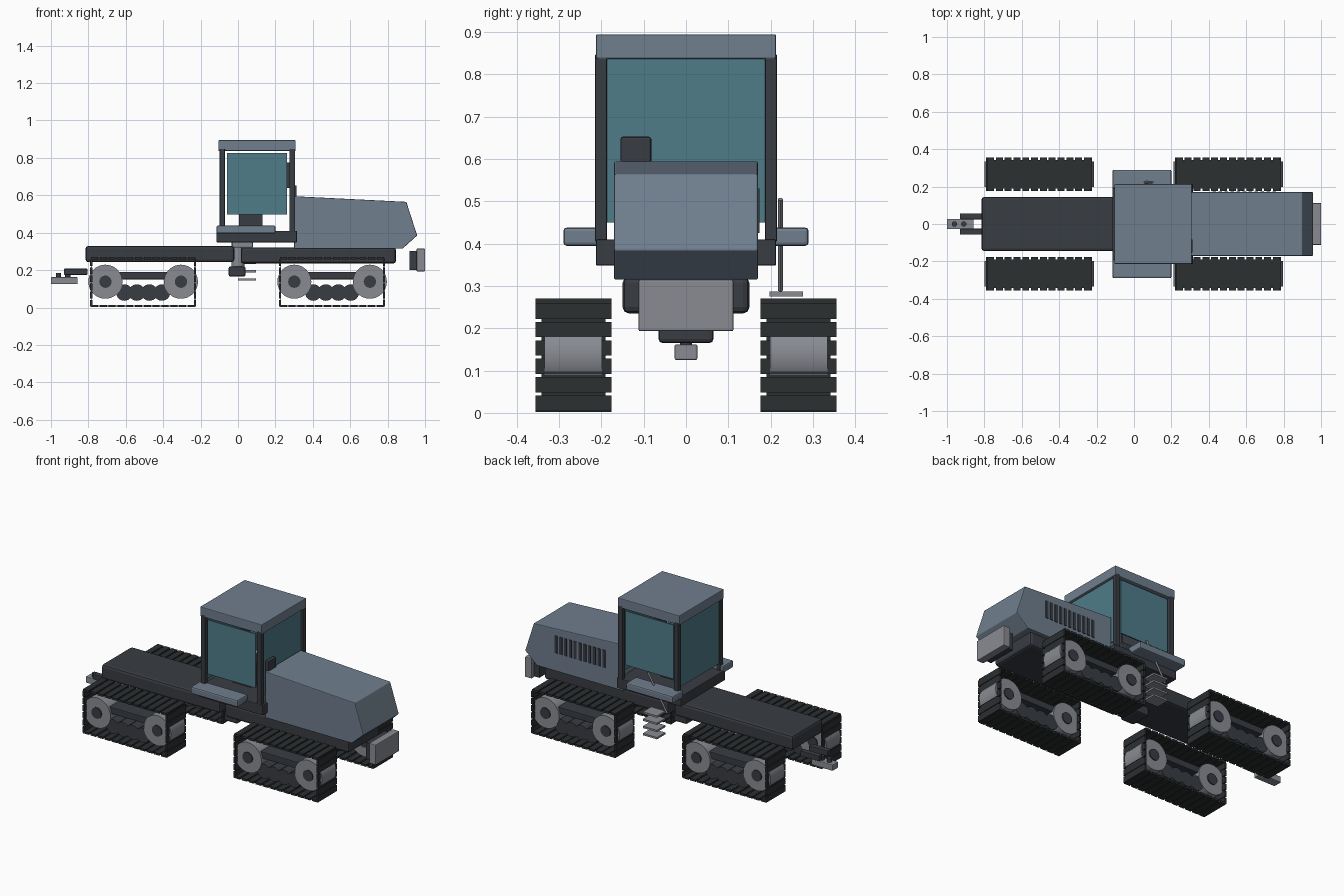
import bpy, bmesh, math
from mathutils import Vector

if "Cube" in bpy.data.objects:
    bpy.data.objects.remove(bpy.data.objects["Cube"])


def material(name, r, g, b):
    m = bpy.data.materials.new(name)
    m.diffuse_color = (r, g, b, 1)
    m.use_nodes = True
    m.node_tree.nodes["Principled BSDF"].inputs["Base Color"].default_value = m.diffuse_color
    return m


BLUE = material("blue_paint", 0.16, 0.21, 0.27)
DARK = material("dark_frame", 0.04, 0.045, 0.055)
TREAD = material("tread", 0.025, 0.029, 0.031)
GREY = material("grey_metal", 0.25, 0.26, 0.29)
GLASS = material("glass", 0.08, 0.2, 0.25)


def finish(name, bm, mat, bevel=0, smooth=False):
    bmesh.ops.recalc_face_normals(bm, faces=bm.faces)
    me = bpy.data.meshes.new(name)
    bm.to_mesh(me)
    bm.free()
    me.materials.append(mat)
    ob = bpy.data.objects.new(name, me)
    bpy.context.collection.objects.link(ob)
    if bevel:
        mod = ob.modifiers.new("bevel", "BEVEL")
        mod.width, mod.segments = bevel, 2
    if smooth:
        bpy.ops.object.select_all(action="DESELECT")
        ob.select_set(True)
        bpy.context.view_layer.objects.active = ob
        bpy.ops.object.shade_smooth_by_angle()
    return ob


def add_box(bm, x, y, z):
    """Add a box given as (min, max) on each axis."""
    vs = bmesh.ops.create_cube(bm, size=1)["verts"]
    for v in vs:
        v.co = Vector([(a + b) / 2 + c * (b - a) for (a, b), c in zip((x, y, z), v.co)])


def box(name, x, y, z, mat, bevel=0):
    bm = bmesh.new()
    add_box(bm, x, y, z)
    return finish(name, bm, mat, bevel)


def rod(name, a, b, r, mat, sides=24):
    a, b = Vector(a), Vector(b)
    bm = bmesh.new()
    bmesh.ops.create_cone(bm, cap_ends=True, segments=sides, radius1=r, radius2=r, depth=(b - a).length)
    ob = finish(name, bm, mat, smooth=True)
    ob.location = (a + b) / 2
    ob.rotation_euler = (b - a).to_track_quat("Z", "Y").to_euler()
    return ob


def span(side, a, b):
    """Mirror a y range to the chosen side."""
    return (a, b) if side > 0 else (-b, -a)


# Chassis halves
box("front_chassis", (0.015, 0.845), (-0.15, 0.15), (0.235, 0.322), DARK, 0.015)
box("rear_chassis", (-0.815, -0.02), (-0.145, 0.145), (0.242, 0.33), DARK, 0.015)

# Articulation joint
box("joint_block", (-0.05, 0.04), (-0.065, 0.065), (0.165, 0.22), DARK, 0.01)
rod("joint_pin", (0, 0, 0.2), (0, 0, 0.35), 0.035, GREY)
box("joint_plate", (-0.03, 0.08), (-0.06, 0.06), (0.32, 0.35), GREY, 0.005)

# Engine hood extruded from its side profile
bm = bmesh.new()
profile = [(0.30, 0.315), (0.30, 0.595), (0.90, 0.565), (0.958, 0.385), (0.88, 0.315)]
face = bm.faces.new([bm.verts.new((x, -0.17, z)) for x, z in profile])
ext = bmesh.ops.extrude_face_region(bm, geom=[face])
bmesh.ops.translate(bm, vec=(0, 0.34, 0), verts=[g for g in ext["geom"] if isinstance(g, bmesh.types.BMVert)])
finish("hood", bm, BLUE, 0.004)

# Hood louvres on one side
bm = bmesh.new()
for i in range(11):
    x = 0.42 + i * 0.032
    add_box(bm, (x, x + 0.018), (0.165, 0.174), (0.425, 0.53))
finish("hood_louvres", bm, DARK)

# Front weight and bracket
box("front_weight_bracket", (0.918, 0.957), (-0.09, 0.09), (0.2, 0.302), DARK)
box("front_weight", (0.955, 1.0), (-0.112, 0.112), (0.193, 0.315), GREY, 0.004)

# Cab
box("cab_floor", (-0.115, 0.315), (-0.213, 0.213), (0.348, 0.41), DARK, 0.004)
box("cab_roof", (-0.105, 0.308), (-0.213, 0.213), (0.837, 0.895), BLUE, 0.004)
for side in (-1, 1):
    for label, x in (("rear", (-0.098, -0.07)), ("front", (0.275, 0.305))):
        box(label + "_cab_pillar", x, span(side, 0.187, 0.215), (0.405, 0.848), DARK, 0.003)
    box("side_window", (-0.06, 0.262), span(side, 0.198, 0.206), (0.498, 0.825), GLASS)
    box("fender_deck", (-0.115, 0.2), span(side, 0.19, 0.29), (0.395, 0.438), BLUE, 0.008)
box("windscreen", (0.284, 0.292), (-0.187, 0.187), (0.45, 0.838), GLASS)
box("rear_window", (-0.09, -0.082), (-0.187, 0.187), (0.45, 0.838), GLASS)
box("air_intake", (0.29, 0.314), (-0.155, -0.082), (0.57, 0.653), DARK, 0.006)

# Seat and console inside the cab
box("seat_pedestal", (0.005, 0.13), (-0.06, 0.06), (0.405, 0.51), DARK)
box("seat_cushion", (0.0, 0.14), (-0.075, 0.075), (0.51, 0.55), DARK, 0.01)
box("seat_back", (-0.01, 0.025), (-0.075, 0.075), (0.55, 0.72), DARK, 0.01)
box("control_screen", (0.255, 0.275), (-0.17, -0.09), (0.64, 0.775), DARK)

# Access steps and handrail
for i in range(4):
    z = 0.145 + i * 0.0435
    box("access_step", (0.0, 0.095), (0.197, 0.277), (z, z + 0.011), GREY)
rod("handrail", (-0.03, 0.223, 0.29), (0.1, 0.223, 0.505), 0.006, GREY, 12)

# Rear hitch
for side in (-1, 1):
    box("hitch_arm", (-0.93, -0.805), span(side, 0.025, 0.057), (0.175, 0.208), DARK, 0.003)
box("drawbar", (-1.0, -0.858), (-0.027, 0.027), (0.125, 0.162), GREY, 0.004)
for x in (-0.96, -0.91):
    rod("hitch_pin", (x, 0, 0.16), (x, 0, 0.185), 0.014, DARK)


def track(label, cx, side):
    """One squared track unit with shoes on all four faces."""
    x0, x1, top = cx - 0.283, cx + 0.283, 0.27
    wide, narrow = span(side, 0.176, 0.356), span(side, 0.19, 0.342)
    bm = bmesh.new()
    n = 12
    pitch = (x1 - x0) / n
    for i in range(n):
        xs = (x0 + i * pitch + 0.004, x0 + (i + 1) * pitch - 0.006)
        for z in ((0.002, 0.014), (top - 0.013, top)):
            add_box(bm, xs, wide, z)
    for i in range(6):
        zs = (0.005 + i * 0.0435, 0.005 + i * 0.0435 + 0.036)
        for xs in ((x0, x0 + 0.011), (x1 - 0.011, x1)):
            add_box(bm, xs, wide, zs)
    finish(label + "_track_shoes", bm, TREAD)
    # Thin belt joining the shoes
    bm = bmesh.new()
    for z in ((0.006, 0.010), (top - 0.009, top - 0.005)):
        add_box(bm, (x0 + 0.004, x1 - 0.004), narrow, z)
    for x in (x0 + 0.004, x1 - 0.008):
        add_box(bm, (x, x + 0.004), narrow, (0.01, top - 0.009))
    finish(label + "_track_belt", bm, TREAD)
    # Wheels, rollers and beam
    for dx in (-0.202, 0.202):
        x = cx + dx
        rod(label + "_track_wheel", (x, side * 0.199, 0.138), (x, side * 0.335, 0.138), 0.091, GREY, 32)
        rod(label + "_wheel_hub", (x, side * 0.193, 0.138), (x, side * 0.341, 0.138), 0.033, DARK)
    for i in range(4):
        x = cx + (i - 1.5) * 0.067
        rod(label + "_track_roller", (x, side * 0.205, 0.08), (x, side * 0.33, 0.08), 0.044, DARK)
    box(label + "_track_beam", (cx - 0.2, cx + 0.2), span(side, 0.21, 0.322), (0.15, 0.19), DARK, 0.004)


for label, cx in (("front", 0.503), ("rear", -0.507)):
    for side in (-1, 1):
        track(label, cx, side)
